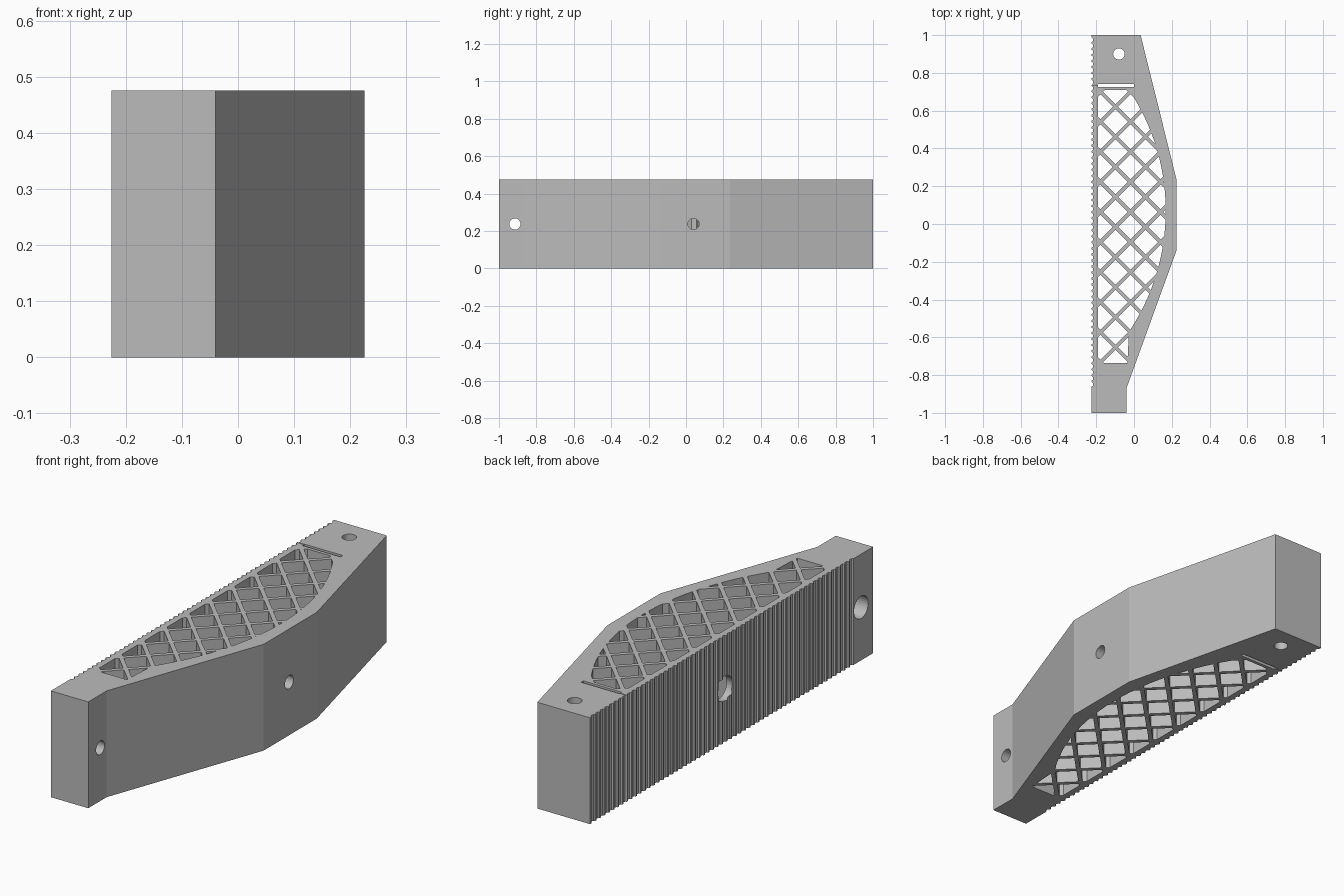
import bpy
import bmesh
from math import pi, sin, cos, sqrt
from mathutils import Matrix, Vector

cube = bpy.data.objects.get("Cube")
if cube:
    bpy.data.objects.remove(cube, do_unlink=True)

HEIGHT = 0.475
MID = HEIGHT / 2
LEFT = -0.225

grey = bpy.data.materials.new("light grey")
grey.use_nodes = True
grey.diffuse_color = (0.5, 0.5, 0.5, 1)
grey.node_tree.nodes["Principled BSDF"].inputs["Base Color"].default_value = grey.diffuse_color


def make_object(name, bm):
    bmesh.ops.recalc_face_normals(bm, faces=bm.faces)
    mesh = bpy.data.meshes.new(name)
    bm.to_mesh(mesh)
    bm.free()
    obj = bpy.data.objects.new(name, mesh)
    mesh.materials.append(grey)
    bpy.context.collection.objects.link(obj)
    return obj


def add_prism(bm, outline, low, high):
    face = bm.faces.new([bm.verts.new((x, y, low)) for x, y in outline])
    top = bmesh.ops.extrude_face_region(bm, geom=[face])
    verts = [v for v in top["geom"] if isinstance(v, bmesh.types.BMVert)]
    bmesh.ops.translate(bm, verts=verts, vec=(0, 0, high - low))


def prism(name, outline, low=-0.1, high=HEIGHT + 0.1):
    bm = bmesh.new()
    add_prism(bm, outline, low, high)
    return make_object(name, bm)


def box(name, x0, x1, y0, y1):
    return prism(name, [(x0, y0), (x1, y0), (x1, y1), (x0, y1)])


def drill(name, start, end, radius):
    start, end = Vector(start), Vector(end)
    axis = end - start
    turn = axis.to_track_quat("Z", "Y").to_matrix().to_4x4()
    bm = bmesh.new()
    bmesh.ops.create_cone(bm, cap_ends=True, segments=32, radius1=radius, radius2=radius,
                          depth=axis.length, matrix=Matrix.Translation((start + end) / 2) @ turn)
    return make_object(name, bm)


def cut(target, cutter):
    cutter.hide_render = True
    mod = target.modifiers.new("cut", "BOOLEAN")
    mod.operation = "DIFFERENCE"
    mod.solver = "EXACT"
    mod.object = cutter
    bpy.context.view_layer.objects.active = target
    bpy.ops.object.modifier_apply(modifier=mod.name)
    bpy.data.objects.remove(cutter, do_unlink=True)


# Solid body with a row of round grooves down its straight side
outline = [(LEFT, -1), (-0.04, -1), (-0.04, -0.87), (0.225, -0.14),
           (0.225, 0.235), (0.035, 1), (LEFT, 1)]
PITCH, DEPTH = 0.032, 0.009
for i in range(58):
    centre = 0.975 - i * PITCH
    for step in range(5):
        a = pi * step / 4
        outline.append((LEFT + DEPTH * sin(a), centre + 0.012 * cos(a)))
body = prism("lattice_bracket", outline, 0, HEIGHT)

# Window: straight on one side, bowed on the other
RADIUS, ARC_X, ARC_Y = 1.15, 0.168, 0.07
window = [(-0.19, 0.71), (-0.19, -0.735), (-0.035, -0.735)]
for i in range(29):
    dy = -0.64 + 1.28 * i / 28
    window.append((ARC_X - RADIUS + sqrt(RADIUS ** 2 - dy ** 2), ARC_Y + dy))
pockets = prism("pockets", window)

# Diagonal bars in both directions, left standing between the pockets
HALF = 0.0135
for slope in (1, -1):
    bm = bmesh.new()
    for k in range(-3, 13):
        y = 0.62 - 0.159 * k
        ends = [(-0.098 + d, y + slope * d) for d in (-0.2, 0.4)]
        (x0, y0), (x1, y1) = ends
        add_prism(bm, [(x0, y0 - HALF), (x1, y1 - HALF), (x1, y1 + HALF), (x0, y0 + HALF)],
                  -0.2, HEIGHT + 0.2)
    cut(pockets, make_object("bars", bm))
cut(body, pockets)

# Cross slot above the lattice with a hairline slit to the side
cut(body, box("slot", -0.19, 0.0, 0.725, 0.741))
cut(body, box("slit", -0.3, -0.18, 0.736, 0.739))

# Screw holes: one upright, two crosswise with wide mouths on the grooved side
cut(body, drill("upright_hole", (-0.08, 0.9, -0.1), (-0.08, 0.9, HEIGHT + 0.1), 0.03))
cut(body, drill("end_hole", (-0.3, -0.915, MID), (0.1, -0.915, MID), 0.03))
cut(body, drill("end_mouth", (-0.3, -0.915, MID), (-0.14, -0.915, MID), 0.05))
cut(body, drill("middle_hole", (0.12, 0.04, MID), (0.3, 0.04, MID), 0.03))
cut(body, drill("middle_mouth", (-0.3, 0.04, MID), (-0.17, 0.04, MID), 0.055))
